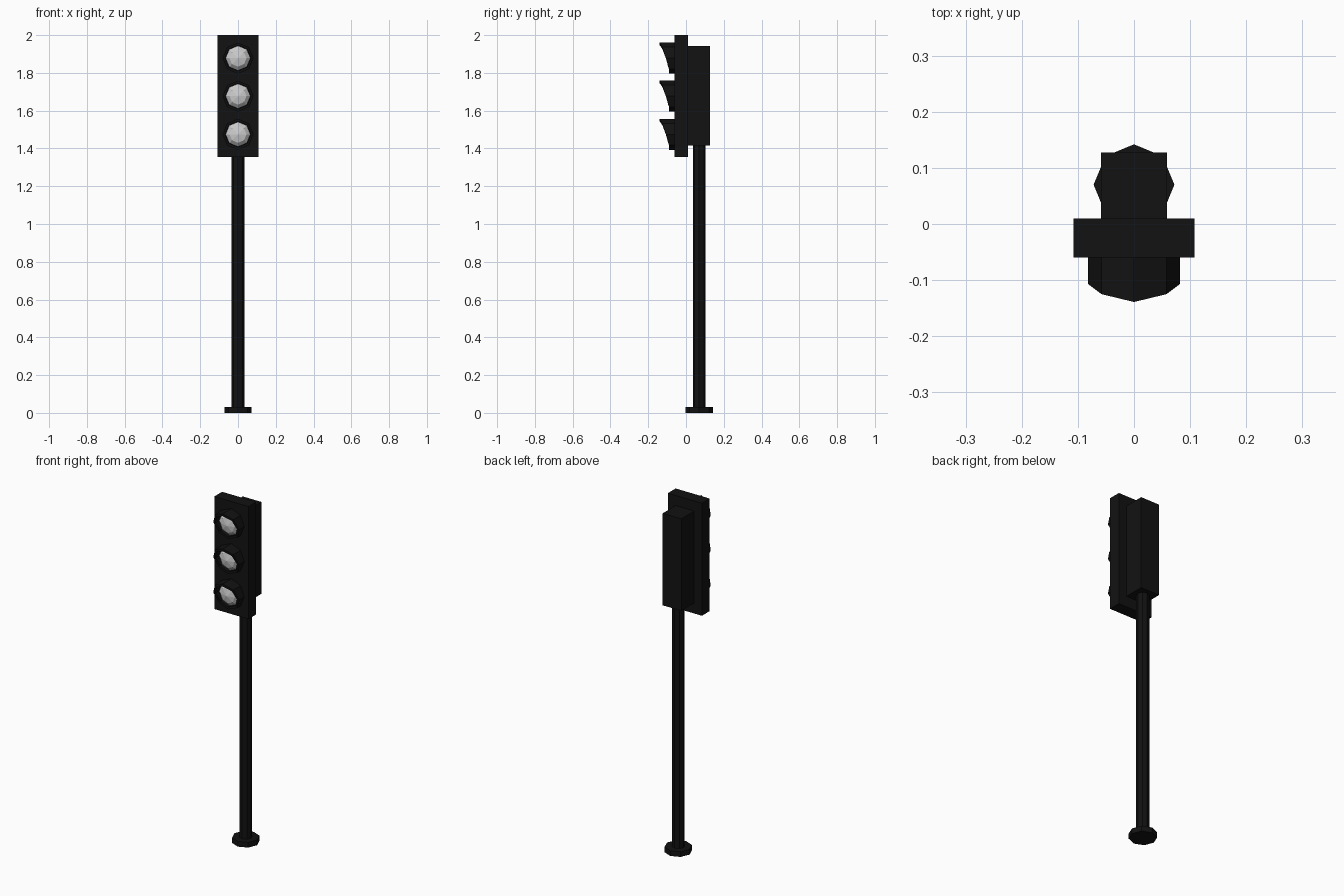
import bpy, bmesh, math

if "Cube" in bpy.data.objects:
    bpy.data.objects.remove(bpy.data.objects["Cube"])

black = bpy.data.materials.new("black_paint")
black.diffuse_color = (0.006, 0.006, 0.006, 1)
black.use_nodes = True
black.node_tree.nodes["Principled BSDF"].inputs["Base Color"].default_value = black.diffuse_color


def finish(name, bm, mat=None):
    bmesh.ops.recalc_face_normals(bm, faces=bm.faces)
    me = bpy.data.meshes.new(name)
    bm.to_mesh(me)
    bm.free()
    if mat:
        me.materials.append(mat)
    ob = bpy.data.objects.new(name, me)
    bpy.context.collection.objects.link(ob)
    return ob


def box(name, x, y0, y1, z0, z1):
    bm = bmesh.new()
    bmesh.ops.create_cube(bm, size=1)
    for v in bm.verts:
        v.co = (v.co.x * 2 * x, (y0 + y1) / 2 + v.co.y * (y1 - y0),
                (z0 + z1) / 2 + v.co.z * (z1 - z0))
    return finish(name, bm, black)


def octagon_post(name, r, z0, z1):
    bm = bmesh.new()
    ring = [bm.verts.new((r * math.cos(i * math.pi / 4),
                          0.07 + r * math.sin(i * math.pi / 4), z0)) for i in range(8)]
    top = bmesh.ops.extrude_face_region(bm, geom=[bm.faces.new(ring)])["geom"]
    for v in top:
        if isinstance(v, bmesh.types.BMVert):
            v.co.z = z1
    # keep the bottom closed
    if not any(all(abs(v.co.z - z0) < 1e-6 for v in f.verts) for f in bm.faces):
        bm.faces.new(ring)
    return finish(name, bm, black)


def ring(bm, r, depths, zc):
    """Octagon around the y axis, starting at the top; one y per corner."""
    return [bm.verts.new((r * math.sin(i * math.pi / 4), depths[i],
                          zc + r * math.cos(i * math.pi / 4))) for i in range(8)]


def bridge(bm, a, b):
    for i in range(8):
        j = (i + 1) % 8
        bm.faces.new((a[i], a[j], b[j], b[i]))


# Hood lip depth from the top corner down to the bottom, mirrored
half = [-0.139, -0.125, -0.107, -0.09, -0.09]
LIP = half + half[3:0:-1]


def hood(name, zc):
    bm = bmesh.new()
    back = [-0.058] * 8
    loops = [ring(bm, 0.082, back, zc), ring(bm, 0.082, LIP, zc),
             ring(bm, 0.068, LIP, zc), ring(bm, 0.068, back, zc)]
    for k in range(4):
        bridge(bm, loops[k], loops[(k + 1) % 4])
    return finish(name, bm, black)


def lens(name, zc):
    bm = bmesh.new()
    loops = [ring(bm, r, [y] * 8, zc)
             for r, y in ((0.066, -0.058), (0.066, -0.076), (0.045, -0.095))]
    bridge(bm, loops[0], loops[1])
    bridge(bm, loops[1], loops[2])
    tip = bm.verts.new((0, -0.105, zc))
    for i in range(8):
        bm.faces.new((loops[2][i], loops[2][(i + 1) % 8], tip))
    bm.faces.new(loops[0])
    return finish(name, bm)


# Post and foot
octagon_post("foot", 0.072, 0, 0.03)
octagon_post("pole", 0.034, 0.03, 1.42)

# Signal head
box("front_panel", 0.108, -0.06, 0.01, 1.355, 2.0)
box("rear_housing", 0.059, 0.01, 0.127, 1.415, 1.942)

# Three lamps with hoods
for label, z in (("top", 1.878), ("middle", 1.677), ("bottom", 1.475)):
    hood(label + "_hood", z)
    lens(label + "_lens", z)
